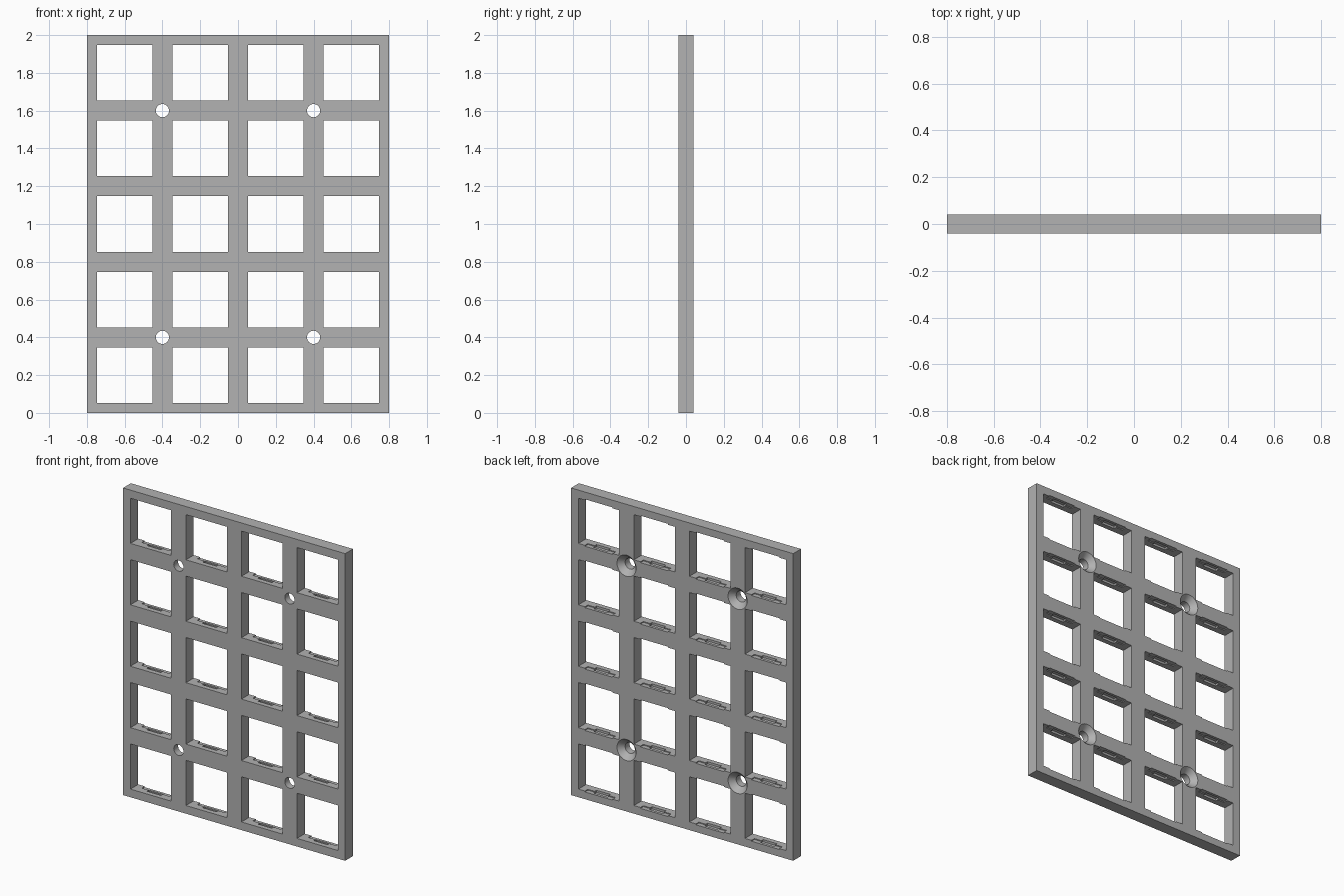
import bpy, bmesh
from math import radians
from mathutils import Matrix, Vector

default = bpy.data.objects.get("Cube")
if default:
    bpy.data.objects.remove(default, do_unlink=True)

PITCH = 0.4          # spacing of the openings
COLS, ROWS = 4, 5
HALF = 0.147         # half width of an opening
T = 0.04             # half thickness of the plate

grey = bpy.data.materials.new("plain grey")
grey.use_nodes = True
colour = (0.445, 0.445, 0.445, 1)
grey.diffuse_color = colour
grey.node_tree.nodes["Principled BSDF"].inputs["Base Color"].default_value = colour


def add_box(bm, low, high):
    low, high = Vector(low), Vector(high)
    matrix = Matrix.Translation((low + high) / 2) @ Matrix.Diagonal((*(high - low), 1))
    bmesh.ops.create_cube(bm, size=1, matrix=matrix)


def add_lathe(bm, x, z, profile, sides=32):
    """Closed round solid along y from (y, radius) pairs."""
    rings = []
    for y, r in profile:
        place = Matrix.Translation((x, y, z)) @ Matrix.Rotation(radians(90), 4, "X")
        rings.append(bmesh.ops.create_circle(bm, segments=sides, radius=r, matrix=place)["verts"])
    for a, b in zip(rings, rings[1:]):
        for i in range(sides):
            j = (i + 1) % sides
            bm.faces.new((a[i], a[j], b[j], b[i]))
    bm.faces.new(rings[0])
    bm.faces.new(rings[-1])


def make_object(name, bm):
    bmesh.ops.recalc_face_normals(bm, faces=bm.faces)
    mesh = bpy.data.meshes.new(name)
    bm.to_mesh(mesh)
    bm.free()
    mesh.materials.append(grey)
    obj = bpy.data.objects.new(name, mesh)
    bpy.context.collection.objects.link(obj)
    return obj


# Plate
bm = bmesh.new()
add_box(bm, (-COLS * PITCH / 2, -T, 0), (COLS * PITCH / 2, T, ROWS * PITCH))
plate = make_object("grid_plate", bm)

# Cutters: openings, shallow relief and deep clip pockets, screw holes
openings, reliefs, pockets, screws = (bmesh.new() for _ in range(4))
for col in range(COLS):
    for row in range(ROWS):
        x = (col - (COLS - 1) / 2) * PITCH
        z = (row + 0.5) * PITCH
        add_box(openings, (x - HALF, -0.1, z - HALF), (x + HALF, 0.1, z + HALF))
        h = HALF + 0.006
        add_box(reliefs, (x - 0.1, 0.01, z - h), (x + 0.1, 0.1, z + h))
        h = HALF + 0.014
        add_box(pockets, (x - 0.05, -0.008, z - h), (x + 0.05, 0.022, z + h))
for x in (-PITCH, PITCH):
    for z in (PITCH, (ROWS - 1) * PITCH):
        add_lathe(screws, x, z, [(-0.1, 0.035), (0.005, 0.035), (T, 0.069), (0.1, 0.069)])

bpy.context.view_layer.objects.active = plate
plate.select_set(True)
for name, bm in (("opening", openings), ("relief", reliefs),
                 ("pocket", pockets), ("screw_hole", screws)):
    cutter = make_object(name + "_cutter", bm)
    cutter.hide_render = True
    mod = plate.modifiers.new(name, "BOOLEAN")
    mod.operation = "DIFFERENCE"
    mod.solver = "EXACT"
    mod.object = cutter
    bpy.ops.object.modifier_apply(modifier=mod.name)
    bpy.data.objects.remove(cutter, do_unlink=True)

bpy.ops.object.shade_smooth_by_angle(angle=radians(25))
